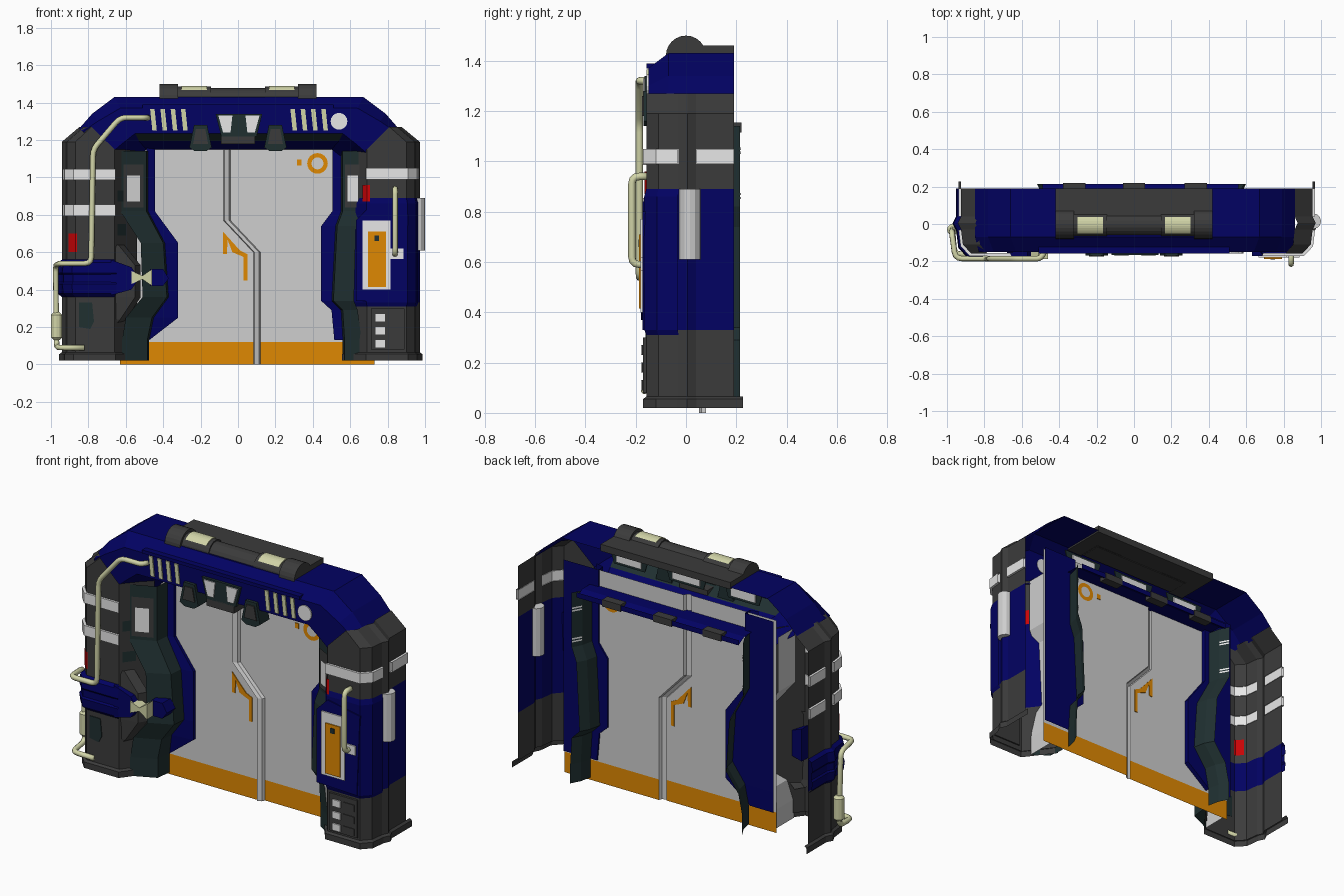
import bpy, bmesh, math
from mathutils import Vector

if "Cube" in bpy.data.objects:
    bpy.data.objects.remove(bpy.data.objects["Cube"])
COL = {"blue": (0.0006, 0.0006, 0.122), "dark_grey": (0.044, 0.044, 0.044), "dark_teal": (0.014, 0.029, 0.03),
       "light_grey": (0.62, 0.62, 0.62), "white": (0.80, 0.80, 0.80), "orange": (0.74, 0.25, 0.0008),
       "beige": (0.64, 0.66, 0.39), "red": (0.58, 0.001, 0.002)}
MATS = {n: bpy.data.materials.new(n) for n in COL}
for n, c in COL.items():
    MATS[n].diffuse_color = (*c, 1)

def loft(name, rows, col, closed=False, smooth=False):
    """Skin rows of points; col is a name or a function of (row, column)."""
    n, last = len(rows[0]), len(rows) - 1
    faces, cols = [], []
    for i in range(last):
        for j in range(n if closed else n - 1):
            k = (j + 1) % n
            faces.append((i * n + j, i * n + k, (i + 1) * n + k, (i + 1) * n + j))
            cols.append(col if isinstance(col, str) else col(i, j))
    if closed:
        faces += [range(n), range(last * n, last * n + n)]
        cols += [col, col]
    me = bpy.data.meshes.new(name)
    me.from_pydata([tuple(p) for r in rows for p in r], [], [list(f) for f in faces])
    used = sorted(set(cols))
    for c in used:
        me.materials.append(MATS[c])
    for p, c in zip(me.polygons, cols):
        p.material_index = used.index(c)
        p.use_smooth = smooth
    bm = bmesh.new()
    bm.from_mesh(me)
    bmesh.ops.recalc_face_normals(bm, faces=bm.faces)
    bm.to_mesh(me)
    bm.free()
    bpy.context.collection.objects.link(bpy.data.objects.new(name, me))

def plate(name, pts, y0, y1, col):
    """Front-view (x, z) outline extruded in y."""
    loft(name, [[(x, y, z) for x, z in pts] for y in (y0, y1)], col, True)

def rect(name, x0, x1, z0, z1, y0, y1, col):
    plate(name, [(x0, z0), (x1, z0), (x1, z1), (x0, z1)], y0, y1, col)

def bar_x(name, pts, x0, x1, col):
    """Side-view (y, z) outline extruded in x."""
    loft(name, [[(x, y, z) for y, z in pts] for x in (x0, x1)], col, True)

def strip(name, pts, z0, z1, col, closed=False):
    """Plan-view (x, y) line raised to an upright sheet."""
    loft(name, [[(x, y, z) for x, y in pts] for z in (z0, z1)], col, closed)

def circle(cx, cy, r, n=16, a0=0, a1=360):
    m = n if a1 - a0 == 360 else n - 1
    angles = [math.radians(a0 + (a1 - a0) * i / m) for i in range(n)]
    return [(cx + r * math.cos(a), cy + r * math.sin(a)) for a in angles]

def tube(name, pts, r, col, bend=0.035, sides=8):
    """Round pipe with rounded corners."""
    pts = [Vector(p) for p in pts]
    path, rows, up = [pts[0]], [], None
    for a, b, c in zip(pts, pts[1:], pts[2:]):
        d = min(bend, (a - b).length * .45, (c - b).length * .45)
        p, q = b + (a - b).normalized() * d, b + (c - b).normalized() * d
        path += [p.lerp(b, t).lerp(b.lerp(q, t), t) for t in (0, .33, .67, 1)]
    path.append(pts[-1])
    for i, p in enumerate(path):
        t = (path[min(i + 1, len(path) - 1)] - path[max(i - 1, 0)]).normalized()
        up = (t.orthogonal() if up is None else up - t * up.dot(t)).normalized()
        rows.append([p + Vector(up * c + t.cross(up) * s) * r for c, s in circle(0, 0, 1, sides)])
    loft(name, rows, col, True, True)

# Pillars: open-backed shells from one plan profile, with feet and bands
PLAN = [(.57, .0), (.69, -.158), (.90, -.158), (.945, -.11), (.955, -.03), (.972, .005), (.955, .04), (.955, .19)]
LEVELS = {True: ((.05, .33, .89, .99, 1.05), {1: "blue", 3: "white"}),
          False: ((.05, .37, .55, .795, .855, .985, 1.045), {1: "blue", 3: "white", 5: "white"})}

def plan(right, s=1.0, a=0, b=8, back=.19):
    pts = [(.77 + (x - .77) * s, back if y > .1 else .02 + (y - .02) * s) for x, y in PLAN[a:b]]
    return [(x if right else .03 - x, y) for x, y in pts]

def ring(right, zs, scales, a, b, name, col, back=.19):
    loft(name, [[(x, y, z) for x, y in plan(right, s, a, b, back)] for z, s in zip(zs, scales)], col)

for right, side in ((True, "right"), (False, "left")):
    zs, paint = LEVELS[right]
    rows = [[(x, y, z) for x, y in plan(right)] for z in zs]
    rows.append([(x, y, 1.12 if abs(x) < .75 else 1.19) for x, y in plan(right)])
    rows.append([(x * .9, y, 1.27) if abs(x) > .75 else (x, y, 1.15) for x, y in plan(right)])

    def shell_colour(i, j):
        c = paint.get(i, "dark_grey")
        return "dark_grey" if (j in (0, 4, 5) if c == "white" else j == 0 and not right) else c
    loft(side + "_pillar", rows, shell_colour)
    ring(right, (.02, .055, .065), (1.07, 1.07, 1), 0, 8, side + "_pillar_foot", "dark_grey", .226)
    for z in (.99,) if right else (.985, .795):
        for a, b, part in ((1, 5, "front"), (6, 8, "rear")):
            ring(right, (z, z, z + .06, z + .06), (.98, 1.07, 1.07, .98), a, b, f"{side}_{part}_band", "white")
# Right pillar: blue cover, control panel, buttons, side cylinder, handle pipe
ring(True, (.31, .33, .86, .89), (1, 1.045, 1.045, 1), 0, 5, "right_blue_cover", "blue")
plate("control_box", [(.63, .34), (.89, .33), (.91, .80), (.70, .84), (.63, .77)], -.172, -.15, "blue")
rect("control_frame", .665, .815, .40, .77, -.18, -.171, "white")
rect("control_screen", .695, .79, .415, .71, -.186, -.179, "orange")
rect("control_screen_icon", .73, .755, .66, .69, -.189, -.185, "dark_teal")
rect("button_box", .71, .89, .08, .30, -.17, -.15, "dark_grey")
for z in (.09, .16, .23):
    rect("button", .735, .785, z, z + .04, -.178, -.169, "white")
    rect("button_slot", .80, .875, z, z + .04, -.174, -.169, "dark_grey")
strip("side_cylinder", circle(.958, .015, .042, 12), .61, .89, "light_grey", True)
tube("right_handle_pipe", [(.84, -.15, .94), (.84, -.215, .94), (.84, -.215, .59), (.84, -.15, .59)], .015, "beige")
rect("handle_foot", .815, .885, .565, .62, -.18, -.16, "white")
# Left pillar: arm, connector, lower bulge, sockets; red markers on both pillars
ring(False, (.36, .38, .43, .44, .48, .49, .545, .56), (1, 1.11, 1.14, 1.10, 1.10, 1.14, 1.11, 1), 1, 8,
     "left_blue_arm", "blue")
plate("arm_tip", [(-.68, .37), (-.57, .40), (-.53, .46), (-.57, .52), (-.68, .56)], -.178, -.10, "blue")
plate("arm_connector", [(-.57, .50), (-.51, .475), (-.46, .51), (-.46, .42), (-.51, .455), (-.57, .43)],
      -.186, -.12, "beige")
plate("arm_end", [(-.47, .42), (-.40, .42), (-.37, .46), (-.40, .51), (-.47, .51)], -.13, -.05, "blue")
loft("left_bulge", [[(-.68, -.155, z), (x - .03, -.14, z), (x, -.09, z)]
                    for z, x in ((.64, -.61), (.53, -.52), (.36, -.52), (.24, -.60), (.20, -.64))], "dark_grey")
plate("left_dark_patch", [(-.85, .20), (-.79, .19), (-.77, .23), (-.78, .33), (-.85, .33)], -.162, -.156, "dark_teal")
for z in (.69, .87):
    strip("left_socket", [(-.645, -.146), (-.60, -.087)], z, z + .06, "dark_teal")
for d in (-.005, .006):
    strip("left_red_marker", [(-.86, -.158 + d), (-.87, -.158 + d), (-.905, -.122 + d)], .60, .70, "red")
    strip("right_red_marker", [(.665, -.130 + d), (.69, -.160 + d), (.705, -.160 + d)], .87, .96, "red")
# Jambs: teal front with light edge, blue inner plate, teal rear; (z, outer x, inner x, blue edge)
JAMB = {"left": (-1, .63, [(1.14, .63, .49, .445), (.82, .63, .49, .445), (.65, .52, .40, .32), (.36, .51, .38, .32),
                           (.25, .60, .46, .32), (.13, .62, .485, .475), (.02, .62, .485, .475)]),
        "right": (1, .73, [(1.14, .67, .56, .505), (.82, .67, .56, .505), (.74, .63, .53, .445), (.34, .62, .51, .445),
                           (.29, .64, .56, .50), (.13, .66, .57, .515), (.02, .66, .57, .56)])}
for side, (s, far, prof) in JAMB.items():
    loft(side + "_jamb_front", [[(s * o, .05, z), (s * o, -.112, z), (s * i, -.05, z), (s * (i - .01), .045, z)]
                                for z, o, i, e in prof], lambda i, j: "dark_teal" if j else "light_grey")
    loft(side + "_inner_plate", [[(s * i, .03, z), (s * e, .045, z), (s * e, .09, z), (s * far, .092, z)]
                                 for z, o, i, e in [(1.25, *prof[0][1:])] + prof[:-1]], "blue")
    loft(side + "_jamb_rear", [[(s * (i - .015), .09, z), (s * i, .16, z), (s * (i + .03), .215, z)]
                               for z, o, i, e in prof], "dark_teal")
    z, o, i, e = prof[0]
    for z in (.85, .866, 1.03, 1.046):
        strip(side + "_rear_trim", [(s * (i - .004), .165), (s * (i + .026), .218)], z, z + .009, "white")
    for part, f0, f1, z0, z1, d, c in (("frame", .12, .90, .84, 1.07, .006, "dark_grey"),
                                       ("window", .26, .76, .87, 1.01, .011, "white")):
        strip(f"{side}_jamb_{part}", [(s * (o + (i - o) * f), -.11 + .06 * f - d) for f in (f0, f1)], z0, z1, c)
# Header: arch lofted from the rear edge round to the door opening
ARCH = [(.19, [(.86, 1.26), (.79, 1.34), (.67, 1.43)]), (-.07, [(.86, 1.26), (.79, 1.34), (.67, 1.43)]),
        (-.15, [(.84, 1.245), (.76, 1.30), (.64, 1.37)]), (-.15, [(.70, 1.12), (.63, 1.18), (.56, 1.235)]),
        (-.07, [(.66, 1.11), (.60, 1.15), (.54, 1.195)]), (.05, [(.58, 1.06), (.54, 1.11), (.50, 1.15)])]
loft("header", [[(-x + .01, y, z) for x, z in pts] + [(x, y, z) for x, z in reversed(pts)] for y, pts in ARCH],
     lambda i, j: "dark_teal" if i == 3 and j == 2 else "blue")
rect("header_brow", -.51, .51, 1.37, 1.39, -.158, -.12, "blue")
loft("header_rear_lip", [[(x, y, z) for x in (-.49, .56)]
                         for y, z in ((.05, 1.15), (.16, 1.15), (.215, 1.12), (.215, 1.15))], "blue")
for x in (-.32, .0, .33):
    rect("rear_lip_block", x - .06, x + .06, 1.115, 1.155, .17, .22, "dark_grey")
# Header front: vents, window, round lamp, brackets
for x in [a + i * .055 for a in (-.47, .28) for i in range(4)]:
    plate("vent_slit", [(x + .012, 1.25), (x + .036, 1.25), (x + .024, 1.365), (x, 1.365)], -.157, -.148, "beige")
plate("header_window_frame", [(-.12, 1.34), (.13, 1.34), (.10, 1.22), (-.09, 1.22)], -.165, -.14, "dark_teal")
for s in (-1, 1):
    plate("header_window", [(.005 + s * a, z) for a, z in ((.035, 1.33), (.11, 1.33), (.085, 1.24), (.045, 1.24))],
          -.171, -.164, "white")
rect("header_window_base", -.09, .09, 1.18, 1.225, -.165, -.07, "dark_grey")
plate("round_lamp", circle(.54, 1.30, .045), -.157, -.148, "white")
for x in (-.20, .20):
    plate("header_bracket", [(x - .035, 1.28), (x + .035, 1.28), (x + .06, 1.16), (x + .03, 1.14), (x - .03, 1.14),
                             (x - .06, 1.16)], -.168, -.08, "dark_teal")
    plate("bracket_face", [(x - .025, 1.26), (x + .025, 1.26), (x + .04, 1.18), (x - .04, 1.18)], -.174, -.167, "dark_grey")
# Header rear windows, seen through the open back
for x, w, part in ((-.37, .10, "side"), (.0, .11, "centre"), (.37, .10, "side")):
    plate(f"rear_{part}_frame", [(x - w - .03, 1.36), (x + w + .03, 1.36), (x + w, 1.26), (x - w, 1.26)],
          -.01, -.004, "dark_teal")
    rect(f"rear_{part}_window", x - w + .02, x + w - .02, 1.275, 1.345, -.004, .003, "white")
# Roof light bar
bar_x("light_bar_core", circle(0, 1.415, .062, 11, 0, 180), -.32, .32, "dark_grey")
bar_x("light_bar_slab", [(0, 1.42), (.19, 1.42), (.19, 1.46), (0, 1.46)], -.42, .42, "dark_grey")
for s in (-1, 1):
    bar_x("light_bar_cap", circle(0, 1.42, .08, 13, 0, 180), s * .32, s * .42, "dark_grey")
    bar_x("light_bar_mount", circle(0, 1.418, .067, 11, 0, 180), s * .145, s * .325, "dark_grey")
    bar_x("light_bar_lamp", circle(0, 1.418, .072, 9, 58, 138), s * .167, s * .303, "beige")
# Sliding door: one folded sheet, the step follows the zigzag seam
SEAM = [(0, .10), (.12, .10), (.60, .10), (.77, -.06), (1.245, -.06)]
loft("door", [[(-.63, .062, z), (s - .018, .062, z), (s - .012, .052, z), (s + .012, .062, z), (s + .02, .08, z),
               (.73, .08, z)] for z, s in SEAM], lambda i, j: "orange" if i == 0 and j in (0, 4) else "light_grey")
for y in (.076, .084):
    loft("door_ring_mark", [[(x, y, z) for x, z in circle(.425, 1.075, r, 25, 0, 360.01)] for r in (.055, .032)], "orange")
rect("door_square_mark", .315, .34, 1.065, 1.095, .076, .084, "orange")
plate("door_arrow_mark", [(-.08, .71), (.01, .61), (.05, .59), (.05, .45), (.03, .45), (.03, .575), (-.03, .60),
                          (-.055, .665), (-.06, .59), (-.08, .59)], .057, .0665, "orange")
# Left service pipe with canister
tube("left_pipe", [(-.48, -.15, 1.32), (-.50, -.185, 1.32), (-.63, -.185, 1.32), (-.775, -.185, 1.15),
                   (-.785, -.185, .54), (-.955, -.185, .54), (-.975, -.04, .53), (-.97, -.03, .10),
                   (-.96, -.16, .09), (-.82, -.165, .09)], .015, "beige")
loft("pipe_canister", [[(x, y, z) for x, y in circle(-.97, -.03, r, 12)]
                       for z, r in ((.13, .015), (.145, .03), (.265, .03), (.28, .015))], "beige", True)

for m in bpy.data.materials:
    if m.users and not m.is_grease_pencil:
        m.use_nodes = True
        m.node_tree.nodes["Principled BSDF"].inputs["Base Color"].default_value = m.diffuse_color
